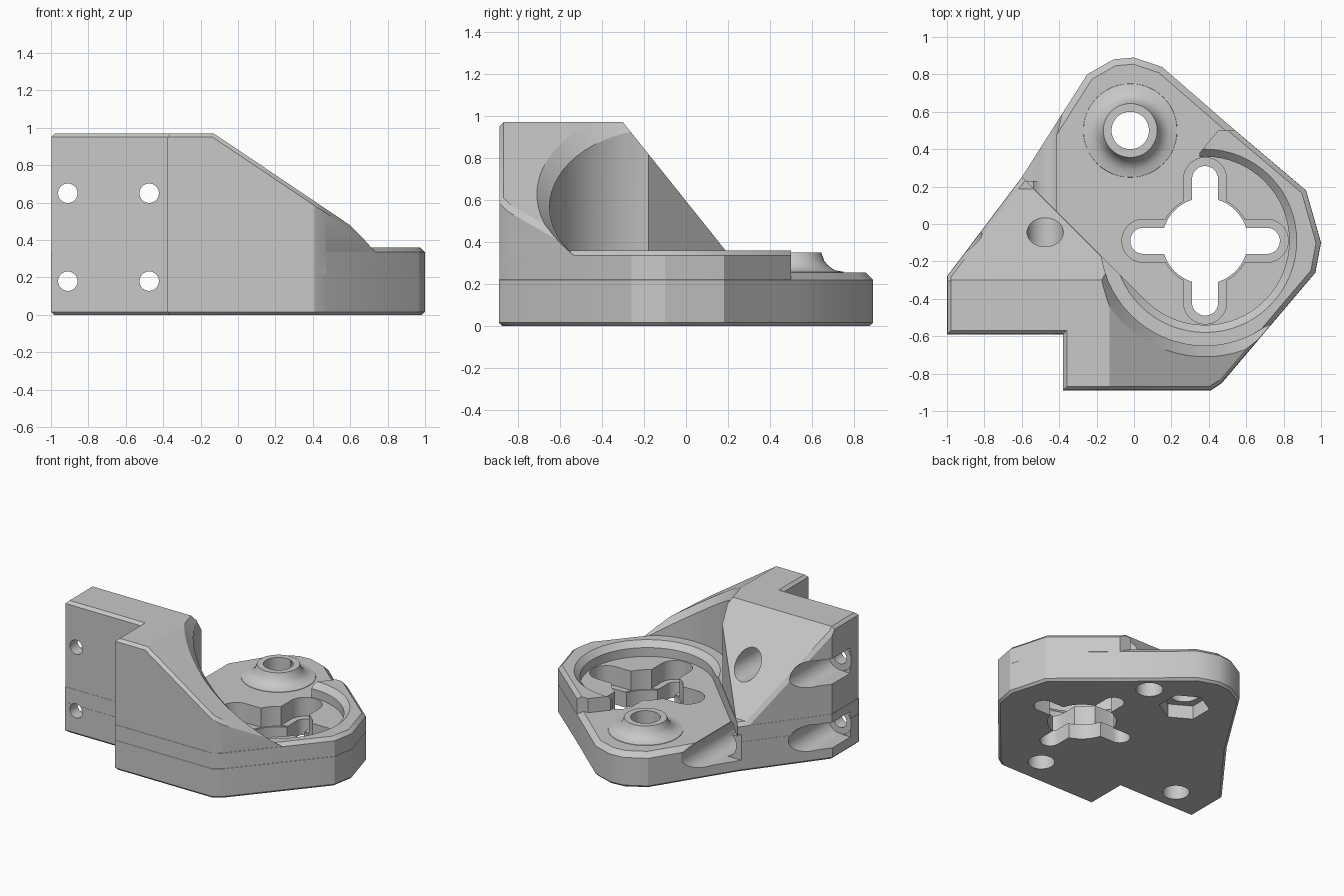
import bpy, bmesh, math
from mathutils import Vector, Matrix

cube = bpy.data.objects.get("Cube")
if cube:
    bpy.data.objects.remove(cube, do_unlink=True)

grey = bpy.data.materials.new("light_grey_plastic")
grey.use_nodes = True
grey.diffuse_color = (0.58, 0.58, 0.58, 1)
grey.node_tree.nodes["Principled BSDF"].inputs["Base Color"].default_value = grey.diffuse_color

OUTLINE = [(-1, -.59), (-.38, -.59), (-.38, -.89), (.41, -.89), (.47, -.85), (.97, -.26),
           (1, -.1), (.92, .18), (.53, .51), (.15, .84), (0, .89), (-.11, .88),
           (-.25, .8), (-.6, .25), (-1, -.28)]
MOTOR = (.38, -.09)
FLOOR, RIM, TOP = .255, .36, .97


def finish(bm, name):
    bmesh.ops.recalc_face_normals(bm, faces=bm.faces)
    mesh = bpy.data.meshes.new(name)
    bm.to_mesh(mesh)
    bm.free()
    mesh.materials.append(grey)
    obj = bpy.data.objects.new(name, mesh)
    bpy.context.collection.objects.link(obj)
    return obj


def loft(bm, low, high):
    """Closed solid between two matching rings of points."""
    rings = [[bm.verts.new(p) for p in ring] for ring in (low, high)]
    for ring in rings:
        bm.faces.new(ring)
    for i in range(len(low)):
        j = (i + 1) % len(low)
        bm.faces.new((rings[0][i], rings[0][j], rings[1][j], rings[1][i]))
    bmesh.ops.recalc_face_normals(bm, faces=bm.faces)


def prism_bm(points, z0, z1, scale=1):
    bm = bmesh.new()
    loft(bm, *[[(x * scale, y * scale, z) for x, y in points] for z in (z0, z1)])
    return bm


def bevel(bm, test, size):
    bmesh.ops.bevel(bm, geom=[e for e in bm.edges if test(e)], offset=size, segments=1,
                    profile=.5, affect='EDGES')


def at_height(z):
    return lambda e: all(abs(v.co.z - z) < 1e-4 for v in e.verts)


def prism(name, points, z0, z1):
    return finish(prism_bm(points, z0, z1), name)


def cone(name, x, y, r0, r1, z0, z1, sides=64):
    bm = bmesh.new()
    bmesh.ops.create_cone(bm, cap_ends=True, segments=sides, radius1=r0, radius2=r1, depth=z1 - z0,
                          matrix=Matrix.Translation((x, y, (z0 + z1) / 2)))
    return finish(bm, name)


def drill_y(name, x, z, r, y0, y1):
    bm = bmesh.new()
    spin = Matrix.Translation((x, (y0 + y1) / 2, z)) @ Matrix.Rotation(math.pi / 2, 4, 'X')
    bmesh.ops.create_cone(bm, cap_ends=True, segments=40, radius1=r, radius2=r, depth=y1 - y0, matrix=spin)
    return finish(bm, name)


def combine(target, tool, operation='DIFFERENCE'):
    mod = target.modifiers.new("boolean", 'BOOLEAN')
    mod.object, mod.operation, mod.solver = tool, operation, 'EXACT'
    mod.use_self = mod.use_hole_tolerant = True
    graph = bpy.context.evaluated_depsgraph_get()
    graph.update()
    mesh = bpy.data.meshes.new_from_object(target.evaluated_get(graph))
    target.modifiers.clear()
    target.data = mesh
    bpy.data.objects.remove(tool, do_unlink=True)


def slot_points(cx, cy, reach, r, horizontal):
    pts = []
    for i in range(32):
        a = 2 * math.pi * (i + .5) / 32
        x, y = r * math.cos(a), r * math.sin(a)
        x += math.copysign(reach, x)
        pts.append((cx + x, cy + y) if horizontal else (cx - y, cy + x))
    return pts


def slope_ring(radius, lift):
    """Circle round the motor, lying parallel to the side slope."""
    ring = []
    for i in range(64):
        a = 2 * math.pi * (i + .5) / 64
        x, y = MOTOR[0] + radius * math.cos(a), MOTOR[1] + radius * math.sin(a)
        ring.append((x, y, TOP - .673 * (x + .13) + lift))
    return ring


def upper_rim(e):
    n = sorted(f.normal.z for f in e.link_faces)
    return len(n) == 2 and abs(n[0]) < .05 and n[1] > .3


# Tall bracket: outline prism sliced by the side slope and the rear slope, chamfered
bm = prism_bm(OUTLINE, .13, TOP, .998)
for point, normal in [((-.13, 0, TOP), (.673, 0, 1)), ((0, -.3, TOP), (0, 1.25, 1))]:
    bmesh.ops.bisect_plane(bm, geom=bm.verts[:] + bm.edges[:] + bm.faces[:], plane_co=point,
                           plane_no=Vector(normal), clear_outer=True)
    bmesh.ops.holes_fill(bm, edges=[e for e in bm.edges if e.is_boundary])
bmesh.ops.recalc_face_normals(bm, faces=bm.faces)
bm.normal_update()
bevel(bm, upper_rim, .02)
body = finish(bm, "motor_bracket")

# Clearance round the motor above the rim, with a chamfer that follows the slope
cx, cy = MOTOR
combine(body, cone("motor_clearance", cx, cy, .56, .56, RIM - .008, 1.2))
bm = bmesh.new()
loft(bm, slope_ring(.53, -.09), slope_ring(.65, .03))
combine(body, finish(bm, "clearance_chamfer"))
combine(body, prism("diagonal_wall_cut", [(-1.2, .85), (.06, -.41), (1.3, -.12),
                                          (1.3, 1.5), (-1.2, 1.5)], RIM - .012, 1.3))

# Rim layer round the motor seat
bm = prism_bm(OUTLINE, .1, RIM, .999)
bevel(bm, at_height(RIM), .025)
combine(body, finish(bm, "motor_rim"), 'UNION')
combine(body, prism("rear_plate_cut", [(-1.2, .853), (.06, -.407), (.36, -.08), (.35, .38), (.45, .5),
                                       (1.4, .5), (1.4, 1.6), (-1.2, 1.6)], -.2, 1.4))
combine(body, cone("motor_seat", cx, cy, .45, .45, -.1, .5))
combine(body, cone("motor_seat_chamfer", cx, cy, .44, .5, RIM - .05, RIM + .01))

# Base plate with chamfered edges
bm = prism_bm(OUTLINE, 0, FLOOR)
bevel(bm, at_height(FLOOR), .035)
bevel(bm, at_height(0), .016)
combine(body, finish(bm, "base_plate"), 'UNION')

# Flared boss, turned from a profile
PROFILE = [(0, .2), (.27, .2), (.25, .258), (.21, .265), (.18, .284), (.158, .31), (.144, .35), (0, .35)]
bm = bmesh.new()
verts = [bm.verts.new((r, 0, z)) for r, z in PROFILE]
edges = [bm.edges.new(pair) for pair in zip(verts, verts[1:])]
bmesh.ops.spin(bm, geom=verts + edges, cent=(0, 0, 0), axis=(0, 0, 1), angle=2 * math.pi, steps=48)
bmesh.ops.remove_doubles(bm, verts=bm.verts, dist=1e-4)
bmesh.ops.translate(bm, verts=bm.verts, vec=(-.02, .5, 0))
combine(body, finish(bm, "screw_boss"), 'UNION')
combine(body, cone("boss_hole", -.02, .5, .1, .1, -.1, .5))
combine(body, cone("nut_pocket", -.02, .5, .17, .17, -.1, .1, 6))

# Cross-shaped motor opening: through slots plus wider screw head recesses
for radius, bottom, hub in [(.07, -.1, .23), (.115, .11, .24)]:
    combine(body, cone("hub_opening", cx, cy, hub, hub, bottom, .6))
    for horizontal in (True, False):
        lift = .003 if horizontal else .006
        combine(body, prism("screw_slot", slot_points(cx, cy, .33, radius, horizontal),
                            bottom + lift, .3 + lift))

# Blind holes underneath
for x, y in [(.31, .53), (.24, -.68), (-.71, -.41)]:
    combine(body, cone("foot_hole", x, y, .09, .09, -.1, .12, 40))

# Four mounting holes from the front, counterbored from behind and open to the side
for x, z, relief_y in [(-.91, .18, -.49), (-.91, .65, -.49), (-.475, .18, .23), (-.475, .65, None)]:
    combine(body, drill_y("mount_hole", x, z, .052, -1.2, 1.2))
    combine(body, drill_y("mount_counterbore", x, z, .097, -.5, 1.3))
    if relief_y is not None:
        side = [(-1.2, relief_y), (x, relief_y), (x, .9), (-1.2, .9)]
        combine(body, prism("side_relief", side, z - .094, z + .094))

# Shading
bpy.ops.object.select_all(action='DESELECT')
body.select_set(True)
bpy.context.view_layer.objects.active = body
bpy.ops.object.shade_smooth_by_angle(angle=math.radians(25))
